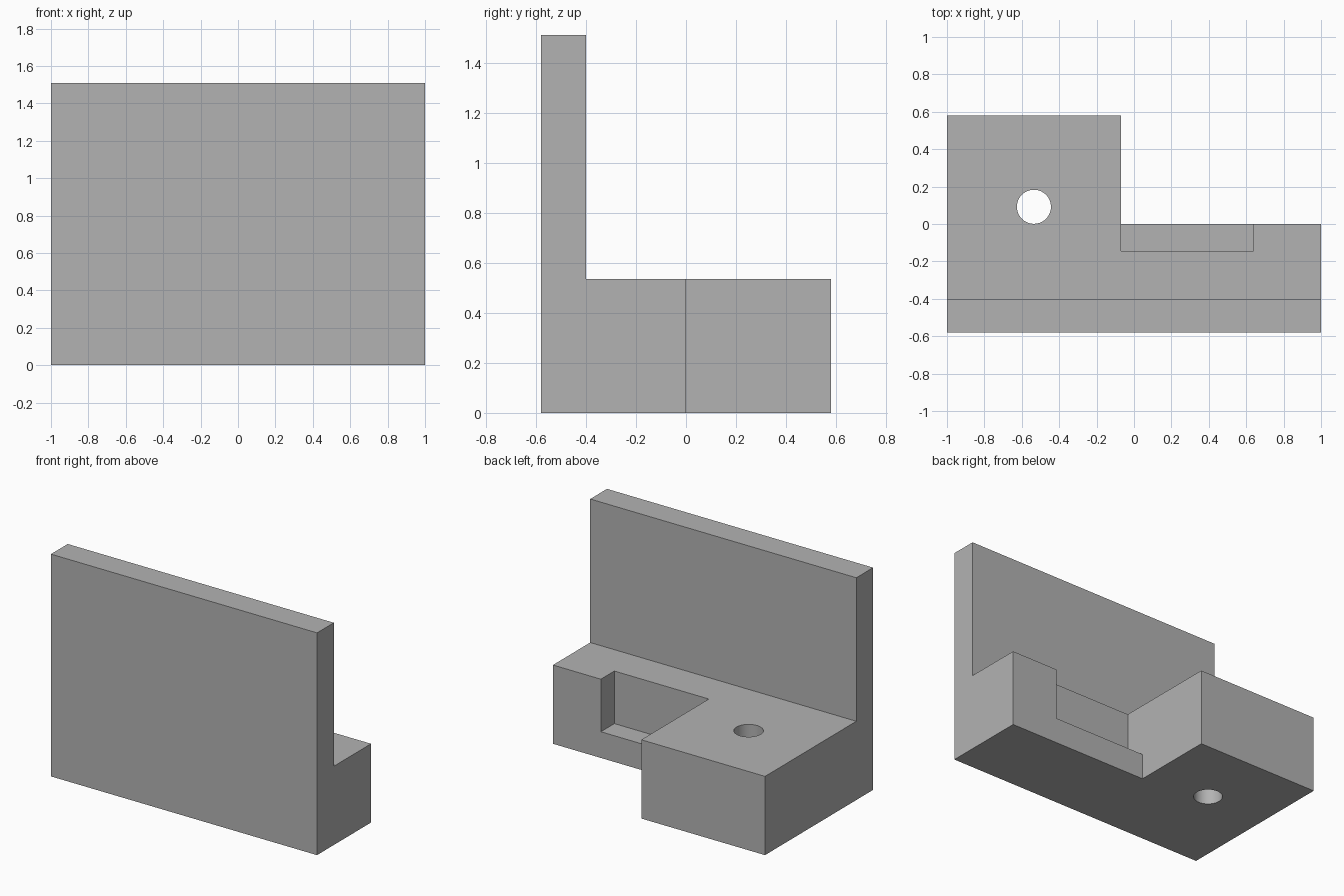
import bpy
import bmesh
from mathutils import Vector

cube = bpy.data.objects.get("Cube")
if cube:
    bpy.data.objects.remove(cube, do_unlink=True)

# Main dimensions
HALF_X, HALF_Y = 1.0, 0.58
TOP, DECK, LEDGE = 1.51, 0.535, 0.178
WALL_Y, STEP_X = -0.40, -0.07

grey = bpy.data.materials.new("plain grey")
grey.use_nodes = True
colour = (0.45, 0.45, 0.45, 1)
grey.diffuse_color = colour
grey.node_tree.nodes["Principled BSDF"].inputs["Base Color"].default_value = colour


def make_object(name, bm):
    bmesh.ops.recalc_face_normals(bm, faces=bm.faces)
    mesh = bpy.data.meshes.new(name)
    bm.to_mesh(mesh)
    bm.free()
    mesh.materials.append(grey)
    obj = bpy.data.objects.new(name, mesh)
    bpy.context.collection.objects.link(obj)
    return obj


def box(name, low, high):
    low, high = Vector(low), Vector(high)
    bm = bmesh.new()
    bmesh.ops.create_cube(bm, size=1)
    bmesh.ops.scale(bm, vec=high - low, verts=bm.verts)
    bmesh.ops.translate(bm, vec=(low + high) / 2, verts=bm.verts)
    return make_object(name, bm)


# Bracket body: L-shaped side profile swept along x
profile = [(-HALF_Y, 0), (HALF_Y, 0), (HALF_Y, DECK),
           (WALL_Y, DECK), (WALL_Y, TOP), (-HALF_Y, TOP)]
bm = bmesh.new()
face = bm.faces.new([bm.verts.new((-HALF_X, y, z)) for y, z in profile])
swept = bmesh.ops.extrude_face_region(bm, geom=[face])["geom"]
bmesh.ops.translate(bm, vec=(2 * HALF_X, 0, 0),
                    verts=[v for v in swept if isinstance(v, bmesh.types.BMVert)])
bracket = make_object("bracket", bm)

# Cutters: rear corner, ledge pocket and bolt hole
corner = box("corner_cutter", (STEP_X, 0, -0.2), (1.2, 0.8, 0.8))
pocket = box("pocket_cutter", (STEP_X, -0.145, LEDGE), (0.64, 0.2, 0.8))
bm = bmesh.new()
bmesh.ops.create_cone(bm, cap_ends=True, segments=64, radius1=0.091, radius2=0.091, depth=2)
bmesh.ops.translate(bm, vec=(-0.535, 0.092, 0.3), verts=bm.verts)
hole = make_object("hole_cutter", bm)

bpy.ops.object.select_all(action="DESELECT")
bracket.select_set(True)
bpy.context.view_layer.objects.active = bracket
for cutter in (corner, pocket, hole):
    mod = bracket.modifiers.new(cutter.name, "BOOLEAN")
    mod.operation = "DIFFERENCE"
    mod.solver = "EXACT"
    mod.object = cutter
    bpy.ops.object.modifier_apply(modifier=mod.name)
    bpy.data.objects.remove(cutter, do_unlink=True)

# Smooth bore, crisp edges
bpy.ops.object.shade_smooth_by_angle()
